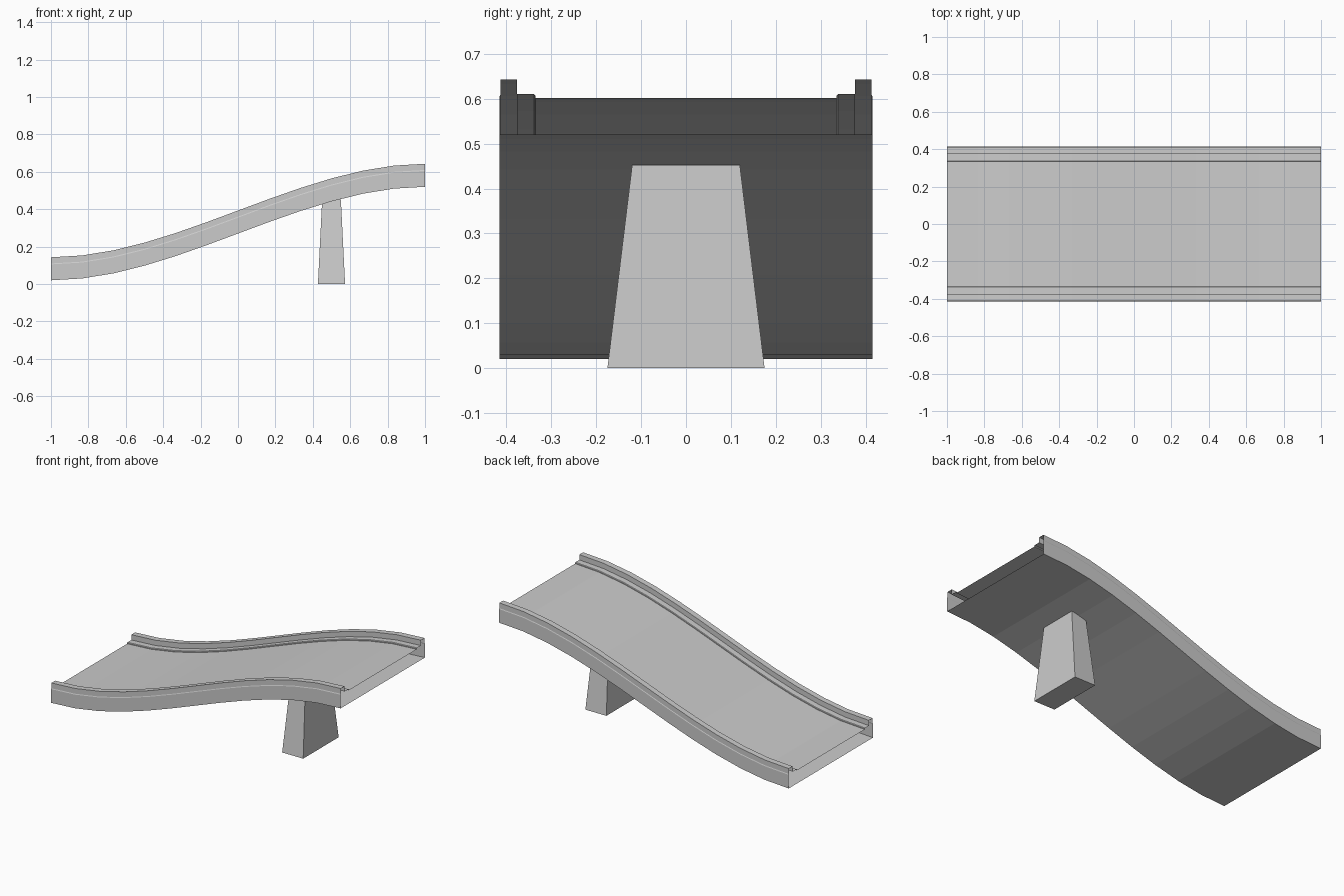
import bpy, bmesh

if "Cube" in bpy.data.objects:
    bpy.data.objects.remove(bpy.data.objects["Cube"])

SEGMENTS = 12
RISE = 0.5


def finish(bm, name):
    bmesh.ops.recalc_face_normals(bm, faces=bm.faces)
    mesh = bpy.data.meshes.new(name)
    bm.to_mesh(mesh)
    bm.free()
    obj = bpy.data.objects.new(name, mesh)
    bpy.context.collection.objects.link(obj)
    return obj


# Hollow road section: half profile (y, z) from the underside round to the deck
half = [(0.415, 0.02), (0.415, 0.105), (0.413, 0.11), (0.413, 0.143),
        (0.376, 0.143), (0.376, 0.11), (0.338, 0.11), (0.335, 0.107),
        (0.335, 0.102)]
profile = half + [(-y, z) for y, z in reversed(half)]

# Sweep the section up an eased slope, leaving both ends open
bm = bmesh.new()
rings = []
for i in range(SEGMENTS + 1):
    t = i / SEGMENTS
    lift = RISE * t * t * (3 - 2 * t)
    rings.append([bm.verts.new((2 * t - 1, y, z + lift)) for y, z in profile])
n = len(profile)
for a, b in zip(rings, rings[1:]):
    for j in range(n):
        k = (j + 1) % n
        bm.faces.new((a[j], b[j], b[k], a[k]))
road = finish(bm, "road_slope")
# An open shell has no reliable inside, so make the underside face down
bm = bmesh.new()
bm.from_mesh(road.data)
lowest = min(bm.faces, key=lambda f: f.calc_center_median().z)
if lowest.normal.z > 0:
    bmesh.ops.reverse_faces(bm, faces=bm.faces)
bm.to_mesh(road.data)
bm.free()

# Tapered support pillar
bm = bmesh.new()
bmesh.ops.create_cube(bm, size=1)
for v in bm.verts:
    top = v.co.z > 0
    v.co.x = 0.5 + v.co.x * (0.10 if top else 0.145)
    v.co.y *= 0.24 if top else 0.35
    v.co.z = 0.452 if top else 0
finish(bm, "support_pillar")
